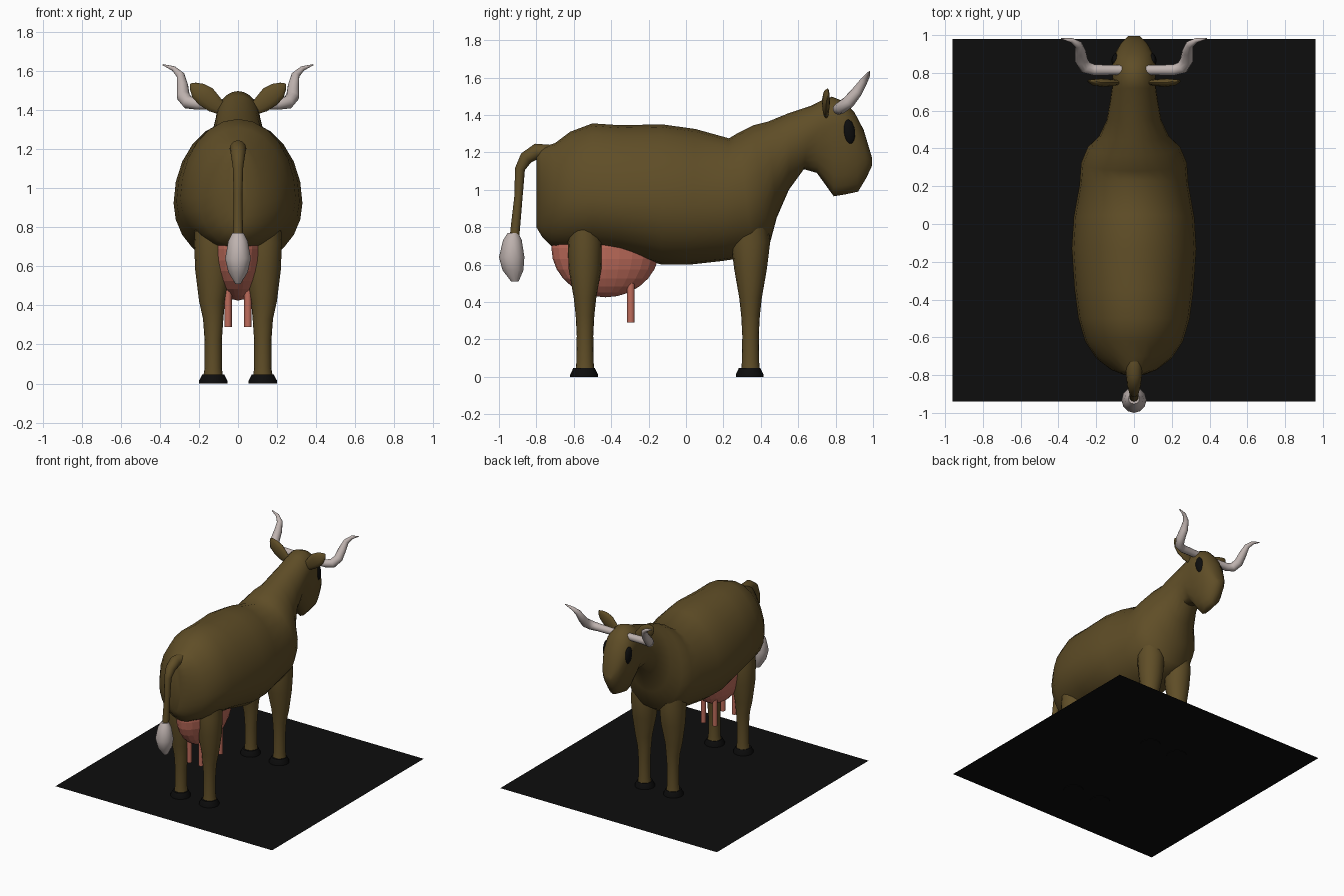
import bpy, bmesh, math
from mathutils import Vector, Matrix


def material(name, rgb):
    m = bpy.data.materials.new(name)
    m.diffuse_color = (*rgb, 1)
    return m


BROWN = material("brown hide", (0.115, 0.075, 0.02))
BLACK = material("black", (0.004, 0.004, 0.004))
PINK = material("udder pink", (0.52, 0.15, 0.105))
HORN = material("pale grey", (0.52, 0.45, 0.43))


def finish(name, bm, mat, smooth=True):
    bmesh.ops.recalc_face_normals(bm, faces=bm.faces)
    me = bpy.data.meshes.new(name)
    bm.to_mesh(me)
    bm.free()
    me.materials.append(mat)
    if smooth:
        me.shade_smooth()
        me.set_sharp_from_angle(angle=math.radians(50))
    ob = bpy.data.objects.new(name, me)
    bpy.context.collection.objects.link(ob)
    return ob


def loft(name, rings, mat):
    """Skin a list of equal-sized point rings and cap both ends."""
    bm = bmesh.new()
    vs = [[bm.verts.new(p) for p in r] for r in rings]
    n = len(vs[0])
    for a, b in zip(vs, vs[1:]):
        for i in range(n):
            j = (i + 1) % n
            bm.faces.new((a[i], a[j], b[j], b[i]))
    bm.faces.new(vs[0])
    bm.faces.new(vs[-1])
    return finish(name, bm, mat)


def angles(n):
    return [2 * math.pi * i / n for i in range(n)]


def tube(name, pts, mat, n=12, side=Vector((1, 0, 0)), flat=1.0):
    """Round (or flattened) tube through points (x, y, z, radius)."""
    ps = [Vector(p[:3]) for p in pts]
    rings = []
    for i, p in enumerate(ps):
        t = (ps[min(i + 1, len(ps) - 1)] - ps[max(i - 1, 0)]).normalized()
        u = (side - t * side.dot(t)).normalized()
        v = t.cross(u)
        r = pts[i][3]
        rings.append([p + u * (math.cos(a) * r * flat) + v * (math.sin(a) * r)
                      for a in angles(n)])
    return loft(name, rings, mat)


def stack(name, rows, mat, n=16):
    """Horizontal elliptical rings: (z, x, y, x radius, y radius)."""
    return loft(name, [[(x + rx * math.cos(a), y + ry * math.sin(a), z) for a in angles(n)]
                       for z, x, y, rx, ry in rows], mat)


# Body, neck and head: top (y, z), bottom (y, z), half width, height of widest point
sections = [
    (-0.80, 1.20, -0.80, 0.80, 0.05, 0.5), (-0.775, 1.225, -0.77, 0.75, 0.12, 0.47),
    (-0.70, 1.25, -0.72, 0.70, 0.20, 0.45), (-0.62, 1.31, -0.62, 0.68, 0.26, 0.43),
    (-0.50, 1.355, -0.50, 0.68, 0.295, 0.40), (-0.35, 1.345, -0.35, 0.66, 0.315, 0.40),
    (-0.13, 1.35, -0.13, 0.60, 0.33, 0.43), (0.05, 1.325, 0.02, 0.60, 0.32, 0.43),
    (0.23, 1.275, 0.20, 0.62, 0.288, 0.45), (0.28, 1.305, 0.36, 0.645, 0.28, 0.45),
    (0.36, 1.345, 0.445, 0.70, 0.245, 0.45), (0.44, 1.365, 0.485, 0.85, 0.185, 0.45),
    (0.55, 1.41, 0.55, 1.00, 0.145, 0.5), (0.67, 1.45, 0.63, 1.11, 0.127, 0.5),
    (0.72, 1.475, 0.70, 1.09, 0.118, 0.6), (0.78, 1.498, 0.79, 0.965, 0.113, 0.72),
    (0.85, 1.47, 0.85, 0.975, 0.113, 0.72), (0.90, 1.415, 0.92, 0.99, 0.098, 0.68),
    (0.95, 1.32, 0.965, 1.065, 0.07, 0.55), (0.995, 1.17, 0.995, 1.13, 0.03, 0.5)]
rings = []
for yt, zt, yb, zb, w, f in sections:
    ring = []
    for a in angles(24):
        s = math.sin(a)
        k = f + s * ((1 - f) if s > 0 else f)      # 0 at bottom, 1 at top
        ring.append((w * math.cos(a), yb + (yt - yb) * k, zb + (zt - zb) * k))
    rings.append(ring)
loft("body_and_head", rings, BROWN)

# Udder: faceted half-sunk ellipsoid
bm = bmesh.new()
bmesh.ops.create_uvsphere(bm, u_segments=24, v_segments=14, radius=1)
bmesh.ops.transform(bm, verts=bm.verts, matrix=Matrix.Translation((0, -0.43, 0.69))
                    @ Matrix.Diagonal((0.142, 0.29, 0.265, 1)))
finish("udder", bm, PINK, smooth=False)

for s, tag in ((-1, "left"), (1, "right")):
    # Legs and hooves
    for pos, y, top in (("front", 0.345, 0.105), ("rear", -0.54, 0.092)):
        x = s * 0.127
        stack(f"{pos}_leg_{tag}", [
            (0.04, x, y, 0.05, 0.05), (0.08, x, y, 0.044, 0.046), (0.22, x, y, 0.044, 0.044),
            (0.33, x, y, 0.052, 0.050), (0.42, s * 0.133, y, 0.066, 0.060),
            (0.58, s * 0.127, y, 0.092, 0.088), (0.72, s * 0.127, y, 0.098, top),
            (0.88, s * 0.125, y, 0.09, top * 0.8)], BROWN)
        stack(f"{pos}_hoof_{tag}", [
            (0.0, x, y - 0.005, 0.074, 0.074), (0.012, x, y - 0.005, 0.074, 0.074),
            (0.046, x, y - 0.005, 0.056, 0.058)], BLACK)

    # Teats
    for pos, y in (("front", -0.295), ("rear", -0.54)):
        stack(f"{pos}_teat_{tag}", [(z, s * 0.051, y, 0.019, 0.02) for z in (0.29, 0.52)],
              PINK, 12)

    # Horn
    tube(f"horn_{tag}", [(s * x, y, z, r) for x, y, z, r in (
        (0.03, 0.815, 1.43, 0.026), (0.21, 0.815, 1.432, 0.03), (0.257, 0.83, 1.44, 0.034),
        (0.28, 0.87, 1.47, 0.034), (0.284, 0.915, 1.525, 0.029), (0.295, 0.95, 1.58, 0.021),
        (0.33, 0.972, 1.613, 0.013), (0.385, 0.982, 1.633, 0.003))],
        HORN, side=Vector((0, -0.3, 1)))

    # Ear: flattened leaf
    tube(f"ear_{tag}", [(s * x, y, z, r) for x, y, z, r in (
        (0.07, 0.75, 1.395, 0.025), (0.12, 0.748, 1.43, 0.045), (0.165, 0.748, 1.47, 0.055),
        (0.205, 0.75, 1.50, 0.045), (0.232, 0.757, 1.525, 0.022), (0.242, 0.76, 1.535, 0.005))],
        BROWN, side=Vector((0, 1, 0)), flat=0.4)

    # Eye: flattened ellipsoid following the cheek
    bm = bmesh.new()
    bmesh.ops.create_uvsphere(bm, u_segments=16, v_segments=10, radius=1)
    bmesh.ops.transform(bm, verts=bm.verts, matrix=Matrix.Translation((s * 0.1, 0.873, 1.31))
                        @ Matrix.Rotation(s * 0.25, 4, 'Z') @ Matrix.Rotation(0.12, 4, 'X')
                        @ Matrix.Diagonal((0.018, 0.032, 0.066, 1)))
    finish(f"eye_{tag}", bm, BLACK)

# Tail and tuft
tube("tail", [(0, -0.72, 1.195, 0.045), (0, -0.80, 1.205, 0.042), (0, -0.855, 1.17, 0.036),
              (0, -0.888, 1.11, 0.027), (0, -0.895, 0.97, 0.022), (0, -0.912, 0.80, 0.025),
              (0, -0.92, 0.72, 0.025)], BROWN)
stack("tail_tuft", [(0.77, 0, -0.925, 0.03, 0.028), (0.73, 0, -0.928, 0.05, 0.05),
                    (0.64, 0, -0.932, 0.066, 0.068), (0.57, 0, -0.925, 0.05, 0.056),
                    (0.51, 0, -0.915, 0.014, 0.02)], HORN, 12)

# Black base sheet that the hooves sink into slightly
bm = bmesh.new()
bm.faces.new([bm.verts.new(p) for p in ((-0.96, -0.94, 0.004), (0.96, -0.94, 0.004),
                                        (0.96, 0.98, 0.004), (-0.96, 0.98, 0.004))])
finish("base_sheet", bm, BLACK, smooth=False)
